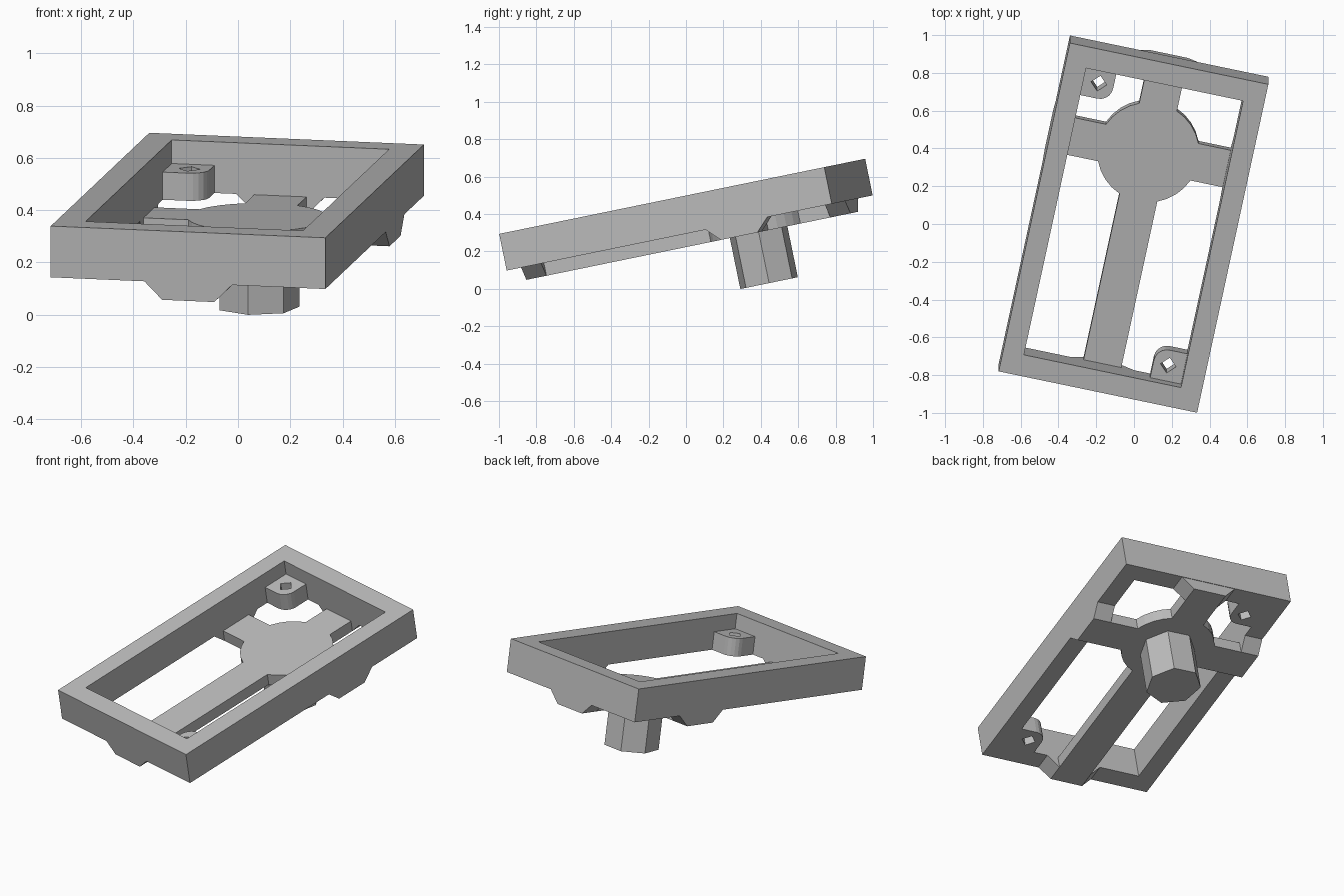
import bpy, bmesh
from math import cos, sin, pi, radians, asin
from mathutils import Matrix, Vector

cube = bpy.data.objects.get("Cube")
if cube:
    bpy.data.objects.remove(cube)

# Single grey finish
grey = bpy.data.materials.new("matte grey")
grey.use_nodes = True
colour = (0.5, 0.5, 0.5, 1)
grey.diffuse_color = colour
grey.node_tree.nodes["Principled BSDF"].inputs["Base Color"].default_value = colour

# Tilted placement of the whole bracket; local z = 0 is the top of the rim
PLACE = (Matrix.Translation((-0.0025, -0.0205, 0.495))
         @ Matrix.Rotation(radians(11.6), 4, 'X')
         @ Matrix.Rotation(radians(-12), 4, 'Z'))

OUT_X, OUT_Y = 0.537, 0.907      # outer half sizes
IN_X, IN_Y = 0.425, 0.792        # opening half sizes
RIM, WEB, BOSS = -0.2, -0.27, -0.548   # undersides
HUB_Y, HUB_R, ARM = 0.375, 0.27, 0.102


def finish(name, mesh):
    mesh.transform(PLACE)
    mesh.materials.clear()
    mesh.materials.append(grey)
    for poly in mesh.polygons:
        poly.use_smooth = False
        poly.material_index = 0
    obj = bpy.data.objects.new(name, mesh)
    bpy.context.collection.objects.link(obj)
    return obj


def slab(name, loops, top, bottom):
    """Extrude flat outlines (the later ones are holes) from top to bottom."""
    curve = bpy.data.curves.new(name, 'CURVE')
    curve.dimensions = '2D'
    curve.fill_mode = 'BOTH'
    curve.extrude = (top - bottom) / 2
    for loop in loops:
        spline = curve.splines.new('POLY')
        spline.points.add(len(loop) - 1)
        for point, (x, y) in zip(spline.points, loop):
            point.co = (x, y, 0, 1)
        spline.use_cyclic_u = True
    temp = bpy.data.objects.new(name + " outline", curve)
    bpy.context.collection.objects.link(temp)
    bpy.context.view_layer.update()
    graph = bpy.context.evaluated_depsgraph_get()
    mesh = bpy.data.meshes.new_from_object(temp.evaluated_get(graph))
    bpy.data.objects.remove(temp)
    mesh.transform(Matrix.Translation((0, 0, (top + bottom) / 2)))
    bm = bmesh.new()
    bm.from_mesh(mesh)
    bmesh.ops.remove_doubles(bm, verts=bm.verts, dist=0.0001)
    bmesh.ops.recalc_face_normals(bm, faces=bm.faces)
    bm.to_mesh(mesh)
    bm.free()
    return finish(name, mesh)


def rect(hx, hy):
    return [(-hx, -hy), (hx, -hy), (hx, hy), (-hx, hy)]


def arc(cx, cy, r, start, end, steps):
    angles = [start + (end - start) * i / steps for i in range(steps + 1)]
    return [(cx + r * cos(a), cy + r * sin(a)) for a in angles]


# Rectangular rim
slab("rim", [rect(OUT_X, OUT_Y), rect(IN_X, IN_Y)], 0, RIM)

# Cross-shaped web with a round hub
web = []
reaches = [IN_X, IN_Y - HUB_Y, IN_X, IN_Y + HUB_Y]
inset = asin(ARM / HUB_R)
for i, reach in enumerate(reaches):
    turn = i * pi / 2
    for along, across in ((reach, -ARM), (reach, ARM)):
        web.append((along * cos(turn) - across * sin(turn),
                    HUB_Y + along * sin(turn) + across * cos(turn)))
    web += arc(0, HUB_Y, HUB_R, turn + inset, turn + pi / 2 - inset, 4)
slab("web", [web], RIM, WEB)

# Chamfered feet where the web arms run under the rim
feet = {"left_foot": (IN_X, HUB_Y, 0), "back_foot": (0, IN_Y, pi / 2),
        "right_foot": (-IN_X, HUB_Y, pi), "front_foot": (0, -IN_Y, -pi / 2)}
FLARE = ARM + RIM - WEB
for name, (x, y, turn) in feet.items():
    bm = bmesh.new()
    section = [(-FLARE, RIM), (FLARE, RIM), (ARM, WEB), (-ARM, WEB)]
    face = bm.faces.new([bm.verts.new((0, v, z)) for v, z in section])
    ext = bmesh.ops.extrude_face_region(bm, geom=[face])
    bmesh.ops.translate(bm, vec=Vector((OUT_X - IN_X, 0, 0)),
                        verts=[g for g in ext["geom"] if isinstance(g, bmesh.types.BMVert)])
    if not any(f is face for f in bm.faces):
        bmesh.ops.holes_fill(bm, edges=bm.edges)
    bmesh.ops.recalc_face_normals(bm, faces=bm.faces)
    bm.transform(Matrix.Translation((x, y, 0)) @ Matrix.Rotation(turn, 4, 'Z'))
    mesh = bpy.data.meshes.new(name)
    bm.to_mesh(mesh)
    bm.free()
    finish(name, mesh)

# Screw tabs in two opposite corners, each with a diamond hole
SIZE, ROUND = 0.167, 0.07
for name, s in (("back_right_tab", 1), ("front_left_tab", -1)):
    cx, cy = -IN_X + SIZE, IN_Y - SIZE
    outline = [(-IN_X, cy)] + arc(cx - ROUND, cy + ROUND, ROUND, -pi / 2, 0, 5)
    outline += [(cx, IN_Y), (-IN_X, IN_Y)]
    hole = arc(-0.338, 0.707, 0.042, 0, 1.5 * pi, 3)
    slab(name, [[(s * x, s * y) for x, y in loop] for loop in (outline, hole)],
         -0.092, RIM)

# Seven-sided boss below the hub
start = radians(12)
slab("boss", [arc(0, HUB_Y - 0.005, 0.161, start, start + 12 * pi / 7, 6)], WEB, BOSS)
